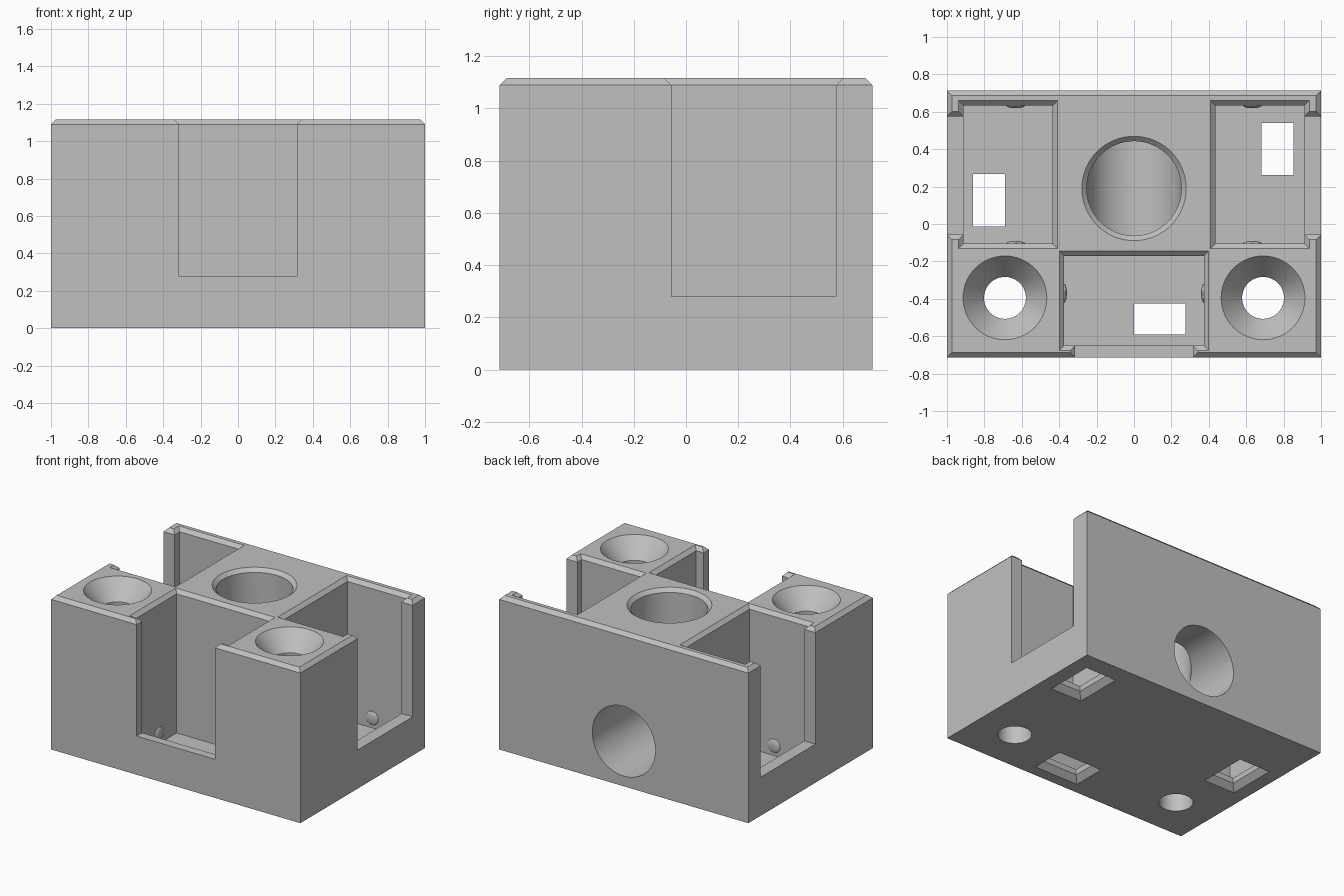
import bpy, bmesh, math
from mathutils import Matrix

if "Cube" in bpy.data.objects:
    bpy.data.objects.remove(bpy.data.objects["Cube"], do_unlink=True)

TOP, CH = 1.115, 0.026      # block height and edge chamfer
RIM = TOP - CH
FLOOR, SILL = 0.08, 0.28    # pocket floor and side opening heights

grey = bpy.data.materials.new("plain grey")
grey.use_nodes = True
grey.diffuse_color = (0.53, 0.53, 0.53, 1)
grey.node_tree.nodes["Principled BSDF"].inputs["Base Color"].default_value = (0.53, 0.53, 0.53, 1)


def add_object(name, bm):
    bmesh.ops.recalc_face_normals(bm, faces=bm.faces[:])
    mesh = bpy.data.meshes.new(name)
    bm.to_mesh(mesh)
    bm.free()
    mesh.materials.append(grey)
    obj = bpy.data.objects.new(name, mesh)
    bpy.context.collection.objects.link(obj)
    return obj


def loft(name, rings):
    """Closed solid through rings with equal point counts."""
    bm = bmesh.new()
    loops = [[bm.verts.new(p) for p in ring] for ring in rings]
    n = len(loops[0])
    for a, b in zip(loops, loops[1:]):
        for i in range(n):
            j = (i + 1) % n
            bm.faces.new((a[i], a[j], b[j], b[i]))
    bm.faces.new(loops[0][::-1])
    bm.faces.new(loops[-1])
    return add_object(name, bm)


def rect_loft(name, x0, x1, y0, y1, levels):
    """Rectangle grown by a margin at each (z, margin) level."""
    return loft(name, [[(x0 - m, y0 - m, z), (x1 + m, y0 - m, z),
                        (x1 + m, y1 + m, z), (x0 - m, y1 + m, z)] for z, m in levels])


def circle(r, n=64):
    return [(r * math.cos(2 * math.pi * i / n), r * math.sin(2 * math.pi * i / n)) for i in range(n)]


def round_loft(name, x, y, levels):
    return loft(name, [[(x + u, y + v, z) for u, v in circle(r)] for z, r in levels])


def combine(target, tool, operation):
    mod = target.modifiers.new(tool.name, "BOOLEAN")
    mod.operation, mod.solver, mod.object = operation, "EXACT", tool
    bpy.context.view_layer.objects.active = target
    bpy.ops.object.modifier_apply(modifier=mod.name)
    bpy.data.objects.remove(tool, do_unlink=True)


# Main block with a chamfered top rim
block = rect_loft("holder_block", -1, 1, -0.713, 0.713, [(0, 0), (RIM, 0), (TOP, -CH)])
cutters = []


def flared_cut(name, x0, x1, y0, y1, z):
    cutters.append(rect_loft(name, x0, x1, y0, y1, [(z, 0), (RIM, 0), (TOP + CH, 2 * CH)]))


# Pockets and their openings in the outer walls
flared_cut("front_pocket", -0.373, 0.373, -0.65, -0.17, FLOOR)
flared_cut("front_opening", -0.315, 0.315, -0.9, -0.4, SILL)
for side, name in ((1, "left"), (-1, "right")):
    a, b = sorted((side * 0.436, side * 0.911))
    flared_cut(name + "_pocket", a, b, -0.105, 0.633, FLOOR)
    a, b = sorted((side * 0.7, side * 1.2))
    flared_cut(name + "_opening", a, b, -0.056, 0.575, SILL)
    # Countersunk screw hole
    cutters.append(round_loft(name + "_screw_hole", side * 0.69, -0.395,
                              [(-0.1, 0.112), (0.98, 0.112), (TOP, 0.224), (TOP + 0.05, 0.266)]))

# Floor slots, flared towards the underside
for x0, x1, y0, y1 in ((-0.86, -0.69, -0.013, 0.267), (0.683, 0.853, 0.263, 0.54), (0, 0.275, -0.59, -0.424)):
    cutters.append(rect_loft("floor_slot", x0, x1, y0, y1, [(-0.04, 0.08), (0.04, 0), (0.2, 0)]))

# Elbow bore: down from the top, then out through the back
R, BY, BZ = 0.253, 0.19, 0.327
bore = circle(R)
cutters.append(loft("elbow_bore", [
    [(u, BY + v, TOP + 0.1) for u, v in bore],
    [(u, BY + v, BZ + v) for u, v in bore],
    [(u, 0.9, BZ + v) for u, v in bore]]))
cutters.append(round_loft("bore_chamfer", 0, BY, [(RIM, R), (TOP + CH, R + 2 * CH)]))

for cutter in cutters:
    combine(block, cutter, "DIFFERENCE")


# Snap bumps low on the pocket walls
def bump(x, y, scale):
    bm = bmesh.new()
    bmesh.ops.create_uvsphere(bm, u_segments=24, v_segments=12, radius=1,
                              matrix=Matrix.Translation((x, y, 0.15)) @ Matrix.Diagonal((*scale, 1)))
    combine(block, add_object("snap_bump", bm), "UNION")


for side in (-1, 1):
    bump(side * 0.373, -0.37, (0.014, 0.05, 0.05))
    for wall in (-0.105, 0.633):
        bump(side * 0.633, wall, (0.05, 0.014, 0.05))

# Smooth bores, sharp edges
bpy.ops.object.select_all(action="DESELECT")
block.select_set(True)
bpy.context.view_layer.objects.active = block
bpy.ops.object.shade_smooth_by_angle(angle=math.radians(25))
